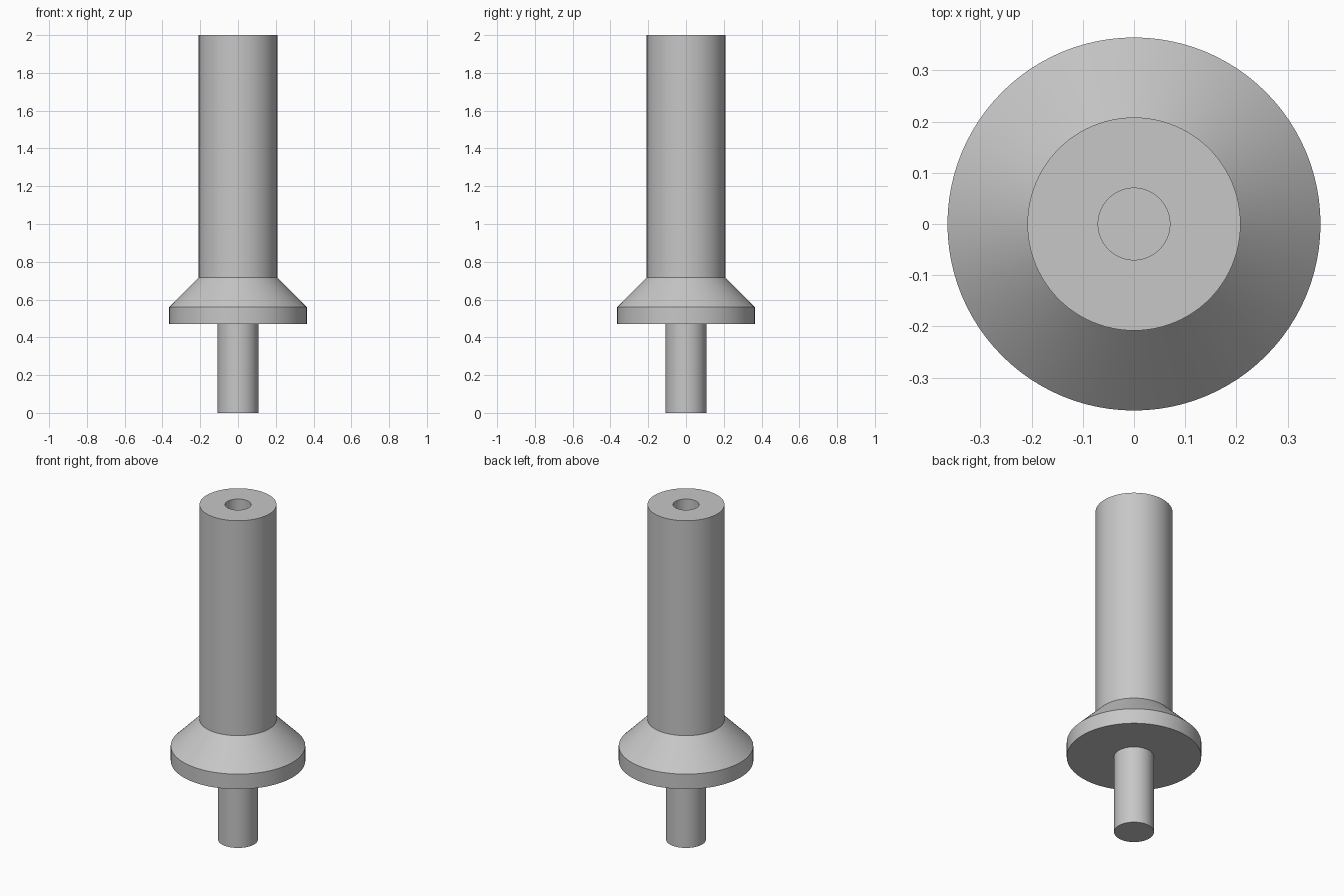
import bpy
import bmesh
import math

if "Cube" in bpy.data.objects:
    bpy.data.objects.remove(bpy.data.objects["Cube"], do_unlink=True)

# Single plain metal colour
metal = bpy.data.materials.new("light_grey_metal")
metal.use_nodes = True
colour = (0.57, 0.57, 0.57, 1.0)
metal.diffuse_color = colour
metal.node_tree.nodes["Principled BSDF"].inputs["Base Color"].default_value = colour


def lathe(name, profile, segments=96):
    """Revolve a (radius, height) profile that starts and ends on the z axis."""
    bm = bmesh.new()
    verts = [bm.verts.new((r, 0, z)) for r, z in profile]
    edges = [bm.edges.new(pair) for pair in zip(verts, verts[1:])]
    bmesh.ops.spin(bm, geom=verts + edges, cent=(0, 0, 0), axis=(0, 0, 1),
                   angle=math.tau, steps=segments, use_merge=False)
    bmesh.ops.remove_doubles(bm, verts=bm.verts, dist=1e-4)
    bmesh.ops.recalc_face_normals(bm, faces=bm.faces)
    mesh = bpy.data.meshes.new(name)
    bm.to_mesh(mesh)
    bm.free()
    mesh.materials.append(metal)
    obj = bpy.data.objects.new(name, mesh)
    bpy.context.collection.objects.link(obj)
    bpy.ops.object.select_all(action="DESELECT")
    obj.select_set(True)
    bpy.context.view_layer.objects.active = obj
    bpy.ops.object.shade_smooth_by_angle(angle=math.radians(30))
    return obj


PIN_R, FLANGE_R, BODY_R, HOLE_R = 0.108, 0.364, 0.208, 0.07
FLANGE_Z, RIM_Z, BODY_Z, TOP_Z, HOLE_Z = 0.47, 0.56, 0.717, 2.0, 1.35

# Turned pin: lower spigot, flange, cone, long body and blind bore in one piece
lathe("flanged_pin", [
    (0, 0), (PIN_R, 0), (PIN_R, FLANGE_Z),
    (FLANGE_R, FLANGE_Z), (FLANGE_R, RIM_Z),
    (BODY_R, BODY_Z), (BODY_R, TOP_Z),
    (HOLE_R, TOP_Z), (HOLE_R, HOLE_Z), (0, HOLE_Z),
])
